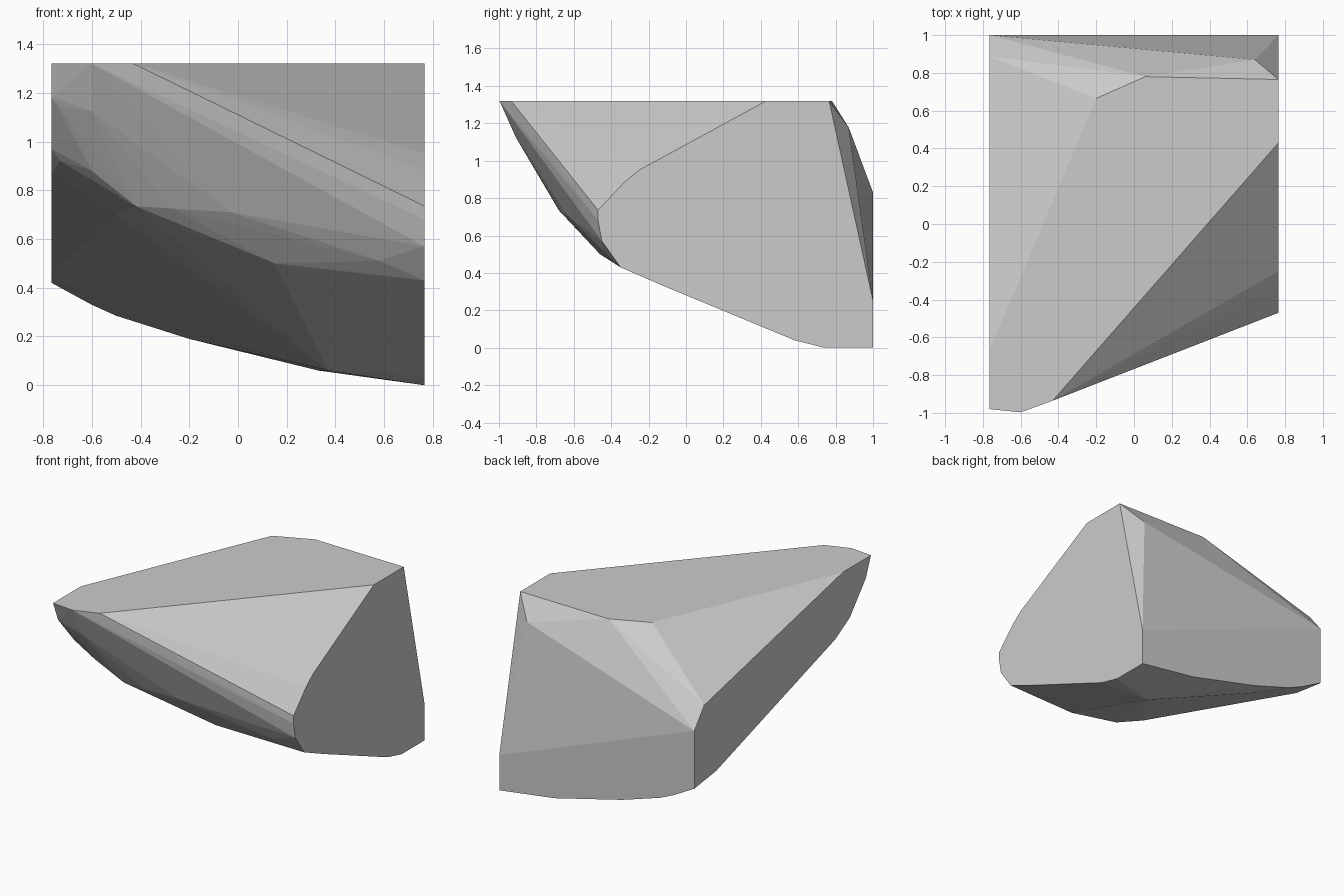
import bpy, bmesh

if "Cube" in bpy.data.objects:
    bpy.data.objects.remove(bpy.data.objects["Cube"])

W, H = 0.765, 1.32

# flat cut on the right side (y, z)
right_cut = [(0.765, H), (0.43, H), (-0.25, 0.95), (-0.33, 0.885), (-0.47, 0.735),
             (-0.47, 0.68), (-0.45, 0.57), (-0.35, 0.43), (-0.12, 0.33),
             (0.58, 0.04), (0.74, 0.0), (1.0, 0.0), (1.0, 0.25)]
# flat cut on the left side (y, z)
left_cut = [(-0.98, H), (-0.67, H), (0.888, 0.97), (1.0, 0.83), (1.0, 0.42),
            (0.754, 0.453), (-0.577, 0.875), (-0.745, 0.97), (-0.924, 1.18)]
# flat top (x, y)
top_cut = [(-0.43, -0.935), (-0.6, -0.997), (-0.2, 0.665), (0.06, 0.78)]
# lower edge of the flat back (x, z)
back_edge = [(0.33, 0.06), (-0.2, 0.19), (-0.5, 0.285), (-0.6, 0.33)]
# corners of the chipped front, underside and back
chips = [(-0.73, -0.905, 1.14), (-0.6, -0.91, 1.125), (-0.73, -0.71, 0.92),
         (-0.6, -0.75, 0.88), (-0.42, -0.68, 0.735), (-0.27, -0.67, 0.725),
         (-0.03, -0.64, 0.71), (0.15, -0.46, 0.5), (0.58, -0.44, 0.51),
         (-0.5, -0.5, 0.7), (-0.33, 0.85, 0.25), (0.37, 0.57, 0.06),
         (0.64, 0.87, 1.178)]

points = [(W, y, z) for y, z in right_cut]
points += [(-W, y, z) for y, z in left_cut]
points += [(x, y, H) for x, y in top_cut]
points += [(x, 1.0, z) for x, z in back_edge]
points += chips

# faceted rock: convex skin over all the cuts
bm = bmesh.new()
for p in points:
    bm.verts.new(p)
hull = bmesh.ops.convex_hull(bm, input=bm.verts[:])
loose = [v for v in bm.verts if not v.link_faces]
bmesh.ops.delete(bm, geom=loose, context='VERTS')
bmesh.ops.dissolve_limit(bm, angle_limit=0.01, verts=bm.verts[:], edges=bm.edges[:])
bmesh.ops.recalc_face_normals(bm, faces=bm.faces[:])

mesh = bpy.data.meshes.new("rock")
bm.to_mesh(mesh)
bm.free()
rock = bpy.data.objects.new("rock", mesh)
bpy.context.collection.objects.link(rock)
# soft facets meeting at sharp cuts
bpy.context.view_layer.objects.active = rock
rock.select_set(True)
bpy.ops.object.shade_flat()
